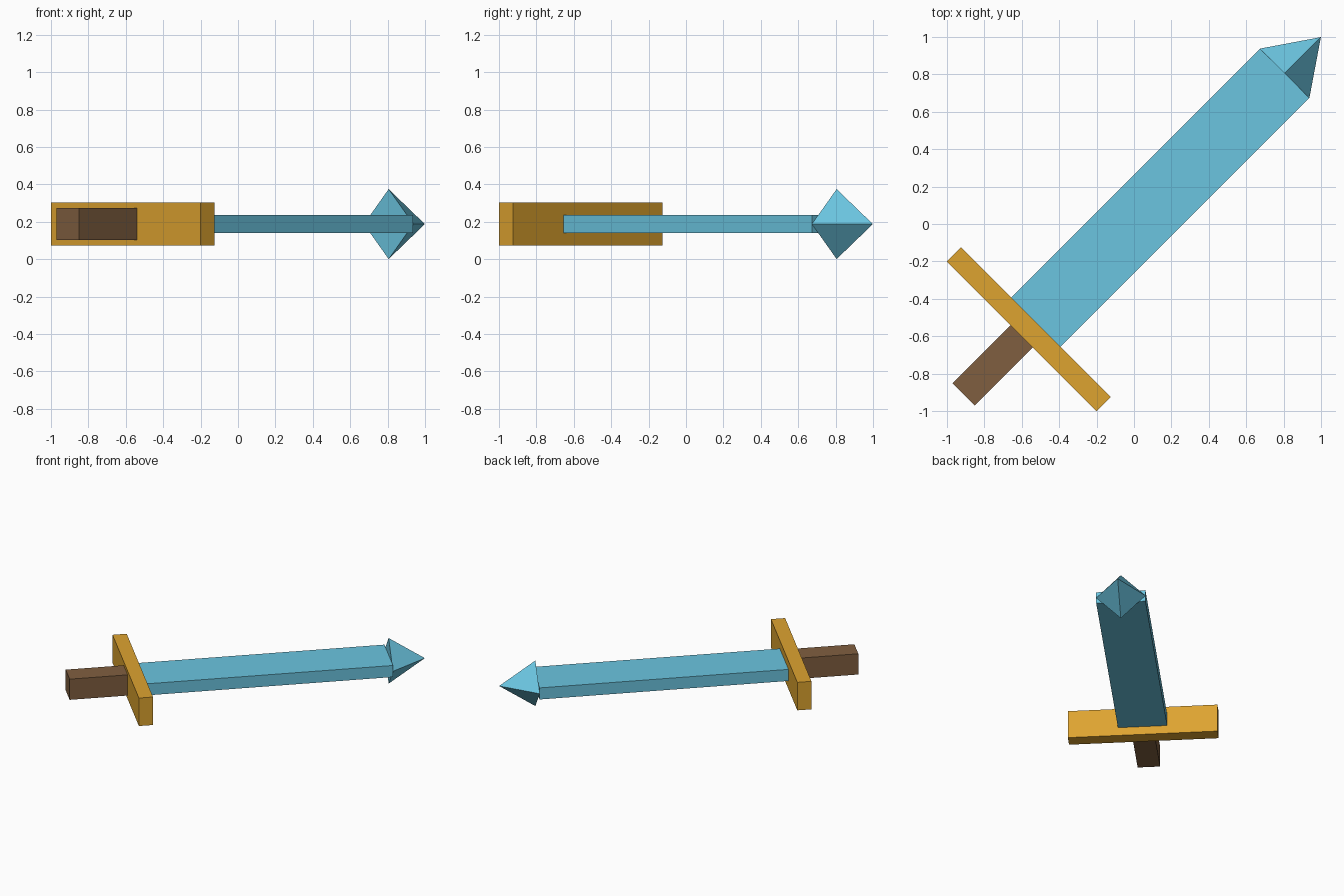
import bpy
import bmesh
from math import radians
from mathutils import Matrix, Vector

if "Cube" in bpy.data.objects:
    bpy.data.objects.remove(bpy.data.objects["Cube"], do_unlink=True)

MID_Z = 0.188                                 # height of the sword's long axis
TURN = Matrix.Rotation(radians(45), 4, "Z")   # sword lies on the diagonal


def material(name, rgb):
    """Flat material from 0-255 display values."""
    linear = [((c / 255 + 0.055) / 1.055) ** 2.4 for c in rgb] + [1.0]
    mat = bpy.data.materials.new(name)
    mat.use_nodes = True
    mat.diffuse_color = linear
    mat.node_tree.nodes["Principled BSDF"].inputs["Base Color"].default_value = linear
    return mat


def finish(name, bm, mat):
    """Turn the mesh onto the diagonal and link it as an object."""
    bm.transform(Matrix.Translation((0, 0, MID_Z)) @ TURN)
    mesh = bpy.data.meshes.new(name)
    bm.to_mesh(mesh)
    bm.free()
    mesh.materials.append(mat)
    obj = bpy.data.objects.new(name, mesh)
    bpy.context.collection.objects.link(obj)
    return obj


def bar(name, start, end, width, height, mat):
    """Box running along the sword's axis from start to end."""
    bm = bmesh.new()
    size = Matrix.Diagonal(Vector((end - start, width, height, 1)))
    bmesh.ops.create_cube(bm, size=1, matrix=Matrix.Translation(((start + end) / 2, 0, 0)) @ size)
    return finish(name, bm, mat)


def spike(name, start, end, radius, mat):
    """Four-sided point with its edges up, down and to both sides."""
    bm = bmesh.new()
    place = Matrix.Translation(((start + end) / 2, 0, 0)) @ Matrix.Rotation(radians(90), 4, "Y")
    bmesh.ops.create_cone(bm, cap_ends=True, segments=4, radius1=radius, radius2=0,
                          depth=end - start, matrix=place)
    bmesh.ops.remove_doubles(bm, verts=bm.verts, dist=0.0001)
    return finish(name, bm, mat)


wood = material("brown wood", (128, 95, 64))
gold = material("gold", (222, 164, 48))
steel = material("light blue steel", (107, 197, 224))

# Grip, crossguard, blade and point, from back to front
bar("handle", -1.288, -0.849, 0.17, 0.17, wood)
bar("crossguard", -0.849, -0.742, 1.131, 0.23, gold)
bar("blade", -0.742, 1.139, 0.372, 0.095, steel)
spike("blade_tip", 1.139, 1.413, 0.187, steel)
